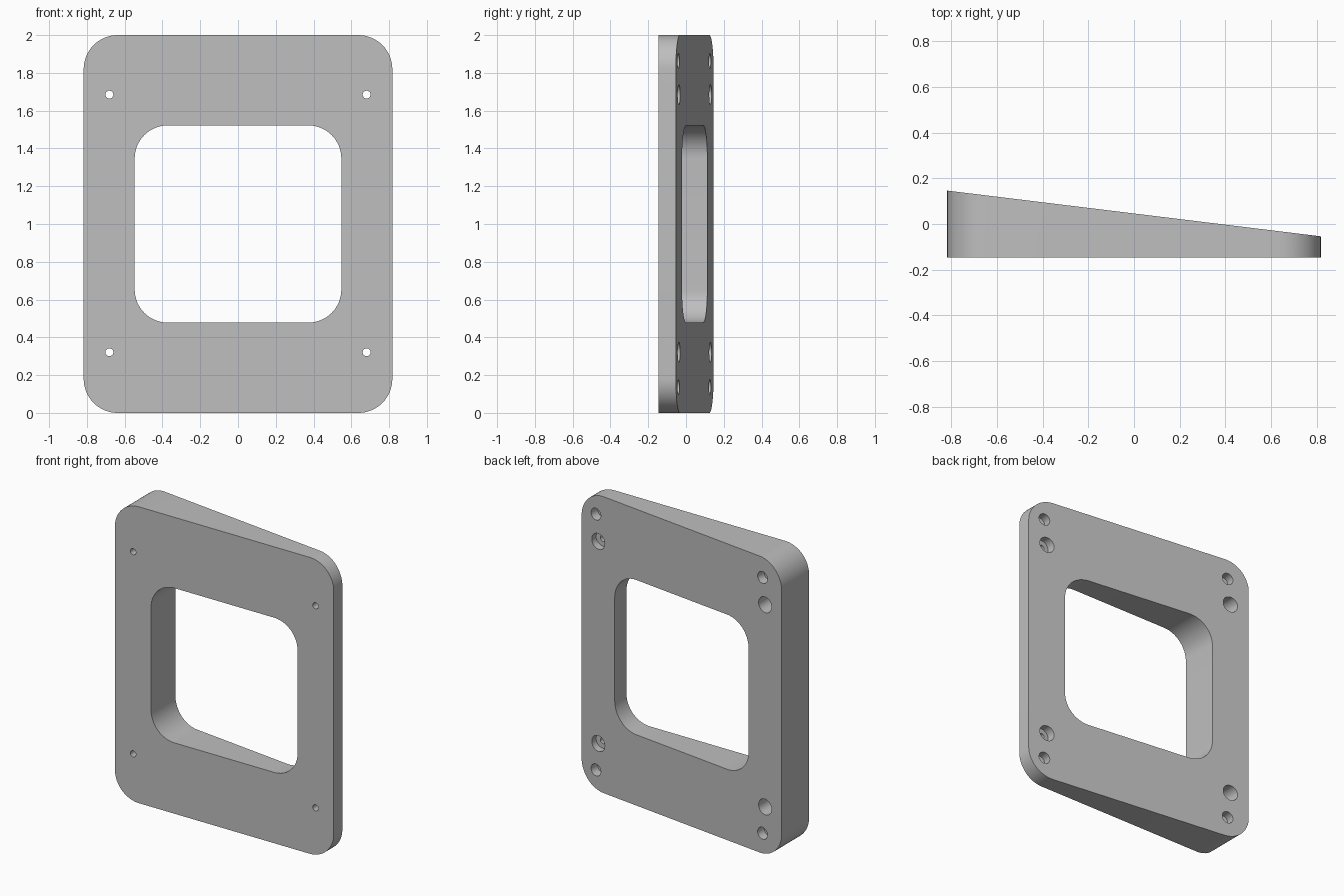
import bpy
import bmesh
from math import atan, cos, sin, pi
from mathutils import Matrix, Vector

FRONT = -0.146                 # y of the flat front face
HALF_W = 0.817
THICK, THIN = 0.146, -0.054    # y of the sloped back at the -x and +x edges
SLOPE = (THIN - THICK) / (2 * HALF_W)


def back_y(x):
    return (THICK + THIN) / 2 + SLOPE * x


def link(name, bm):
    bmesh.ops.recalc_face_normals(bm, faces=bm.faces)
    mesh = bpy.data.meshes.new(name)
    bm.to_mesh(mesh)
    bm.free()
    obj = bpy.data.objects.new(name, mesh)
    bpy.context.collection.objects.link(obj)
    return obj


def rounded_block(name, half_w, half_h, radius, y0, y1, steps=16):
    """Rounded rectangle around z = 1, extruded along y; y1 is a function of x."""
    bm = bmesh.new()
    points = []
    for corner, (sx, sz) in enumerate([(1, 1), (-1, 1), (-1, -1), (1, -1)]):
        for i in range(steps + 1):
            a = (corner + i / steps) * pi / 2
            points.append((sx * (half_w - radius) + radius * cos(a),
                           1 + sz * (half_h - radius) + radius * sin(a)))
    front = [bm.verts.new((x, y0, z)) for x, z in points]
    back = [bm.verts.new((x, y1(x), z)) for x, z in points]
    bm.faces.new(front)
    bm.faces.new(back)
    for i in range(len(points)):
        j = (i + 1) % len(points)
        bm.faces.new((front[i], front[j], back[j], back[i]))
    return link(name, bm)


def drill(name, start, end, radius):
    """Cylindrical cutter between two points."""
    start, end = Vector(start), Vector(end)
    axis = end - start
    turn = axis.to_track_quat('Z', 'Y').to_matrix().to_4x4()
    bm = bmesh.new()
    bmesh.ops.create_cone(bm, cap_ends=True, segments=32, radius1=radius,
                          radius2=radius, depth=axis.length,
                          matrix=Matrix.Translation((start + end) / 2) @ turn)
    return link(name, bm)


def cut(body, cutter):
    mod = body.modifiers.new("cut", 'BOOLEAN')
    mod.operation = 'DIFFERENCE'
    mod.solver = 'EXACT'
    mod.object = cutter
    cutter.hide_render = True
    bpy.context.view_layer.objects.active = body
    bpy.ops.object.modifier_apply(modifier=mod.name)
    bpy.data.objects.remove(cutter)


cube = bpy.data.objects.get("Cube")
if cube:
    bpy.data.objects.remove(cube)

# Wedge plate with a large rounded window
plate = rounded_block("wedge_plate", HALF_W, 1.0, 0.18, FRONT, back_y)
cut(plate, rounded_block("window_cutter", 0.547, 0.522, 0.175, -0.5, lambda x: 0.5))

normal = Vector((-SLOPE, 1, 0)).normalized()
for sx in (-1, 1):
    for sz in (-1, 1):
        # Counterbored screw hole, straight through to the front
        x, z = sx * 0.681, 1.003 + sz * 0.682
        cut(plate, drill("screw_cutter", (x, -0.5, z), (x, 0.5, z), 0.021))
        cut(plate, drill("bore_cutter", (x, -0.09, z), (x, 0.5, z), 0.053))
        # Blind hole, square to the sloped back
        x, z = sx * 0.68 + 0.02, 1 + sz * 0.863
        mouth = Vector((x, back_y(x), z))
        cut(plate, drill("blind_cutter", mouth - normal * 0.06,
                         mouth + normal * 0.1, 0.04))

# Single grey finish
grey = bpy.data.materials.new("grey")
grey.use_nodes = True
colour = (0.52, 0.52, 0.52, 1)
grey.diffuse_color = colour
grey.node_tree.nodes["Principled BSDF"].inputs["Base Color"].default_value = colour
plate.data.materials.clear()
plate.data.materials.append(grey)
for face in plate.data.polygons:
    face.material_index = 0

bpy.ops.object.select_all(action='DESELECT')
plate.select_set(True)
bpy.context.view_layer.objects.active = plate
bpy.ops.object.shade_smooth_by_angle(angle=pi / 6)
